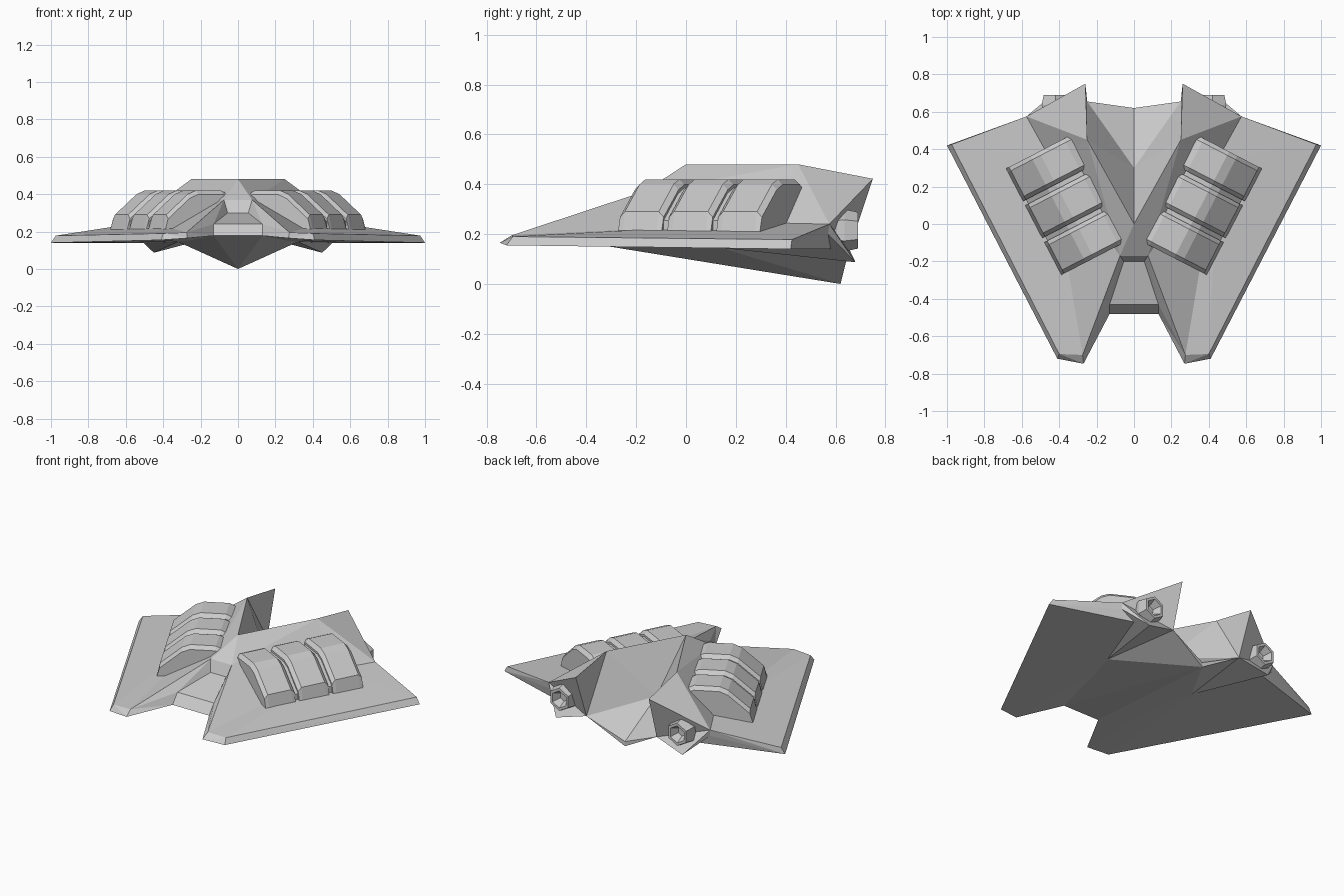
import bpy, bmesh, math
from mathutils import Vector

if "Cube" in bpy.data.objects:
    bpy.data.objects.remove(bpy.data.objects["Cube"])


def finish(name, bm):
    """Turn a right-half bmesh into an object mirrored across x."""
    centre = [f for f in bm.faces if all(abs(v.co.x) < 1e-5 for v in f.verts)]
    bmesh.ops.recalc_face_normals(bm, faces=bm.faces)
    bmesh.ops.delete(bm, geom=centre, context='FACES_ONLY')
    me = bpy.data.meshes.new(name)
    bm.to_mesh(me)
    bm.free()
    ob = bpy.data.objects.new(name, me)
    bpy.context.collection.objects.link(ob)
    ob.modifiers.new("mirror", 'MIRROR')
    return ob


def solid(name, *points):
    """Faceted convex block spanned by its corner points."""
    bm = bmesh.new()
    for p in points:
        bm.verts.new(p)
    res = bmesh.ops.convex_hull(bm, input=bm.verts)
    spare = {v for v in res["geom_interior"] + res["geom_unused"]
             if isinstance(v, bmesh.types.BMVert)}
    bmesh.ops.delete(bm, geom=list(spare), context='VERTS')
    finish(name, bm)


def mid(p):
    """Centreline partner of a corner."""
    return (0, p[1], p[2])


# Corners shared between neighbouring hull blocks
hub, ridge, fin_tip = (0, 0, .48), (.25, .45, .48), (.26, .75, .422)
shoulder, shoulder_low = (.575, .575, .24), (.57, .57, .2)
crease = (.45, .35, .245)
prong, prong_low = (.275, -.70, .195), (.27, -.747, .165)
cowl, sill = (.075, -.17, .37), (.055, -.2, .30)
deck, lip = (.13, -.43, .24), (.13, -.48, .178)
valley, base = (0, .3, .2), (.25, .655, .14)
pod_front = (.32, .14, .145)

# Hull blocks
solid("wing", prong, prong_low, (.40, -.695, .19), (.41, -.72, .155),
      (.975, .425, .178), (1, .42, .14), shoulder, shoulder_low,
      crease, lip, base, pod_front)
solid("front_arm", crease, prong, cowl, sill, deck, lip, base, pod_front)
solid("upper_body", hub, ridge, crease, cowl, valley, base)
solid("tail_fin", ridge, fin_tip, shoulder, base, crease)
solid("canopy", hub, cowl, mid(cowl), sill, mid(sill), valley)
solid("nose_deck", sill, mid(sill), deck, mid(deck), lip, mid(lip), valley)
solid("belly_keel", (0, .62, 0), (0, .62, .03), valley, base,
      pod_front, lip, mid(lip))
solid("engine_housing", pod_front, base, shoulder, shoulder_low, (.45, .68, .087))

# Armour pods: cross profile (across, height) swept along a slanted row
ORIGIN = Vector((.045, -.095, 0))
ACROSS = Vector((.89, -.46, 0)).normalized()
ROW = Vector((.46, .89, 0)).normalized()
PROFILE = [(0, .20), (0, .40), (.04, .42), (.19, .42), (.24, .40),
           (.37, .29), (.39, .20)]


def sweep(name, rings):
    """Skin a row of point rings and cap both ends."""
    bm = bmesh.new()
    rings = [[bm.verts.new(p) for p in ring] for ring in rings]
    n = len(rings[0])
    for a, b in zip(rings, rings[1:]):
        for i in range(n):
            j = (i + 1) % n
            bm.faces.new((a[i], a[j], b[j], b[i]))
    bm.faces.new(rings[0])
    bm.faces.new(rings[-1])
    finish(name, bm)


def pod(name, start, end, inset, chamfer):
    rings = []
    for t, d in ((start, chamfer), (start + chamfer, 0),
                 (end - chamfer, 0), (end, chamfer)):
        k = d + inset
        ring = []
        for s, z in PROFILE:
            s = min(s, .39 - inset * .6)
            z = z if z < .25 else z - k
            ring.append(ORIGIN + ROW * t + ACROSS * s + Vector((0, 0, z)))
        rings.append(ring)
    sweep(name, rings)


for i in range(3):
    pod(f"armour_pod_{i + 1}", i * .222, i * .222 + .197, 0, .022)
pod("pod_bed", .03, .62, .035, .01)

# Engine nozzles: six-sided rings with a recessed cone
ANGLES = [math.radians(30 + 60 * i) for i in range(6)]
STEPS = ((.56, .07), (.635, .085), (.69, .073), (.69, .055), (.64, .03))
sweep("engine_nozzles", [[(.42 + r * math.cos(a), y, .215 + r * math.sin(a))
                          for a in ANGLES] for y, r in STEPS])
